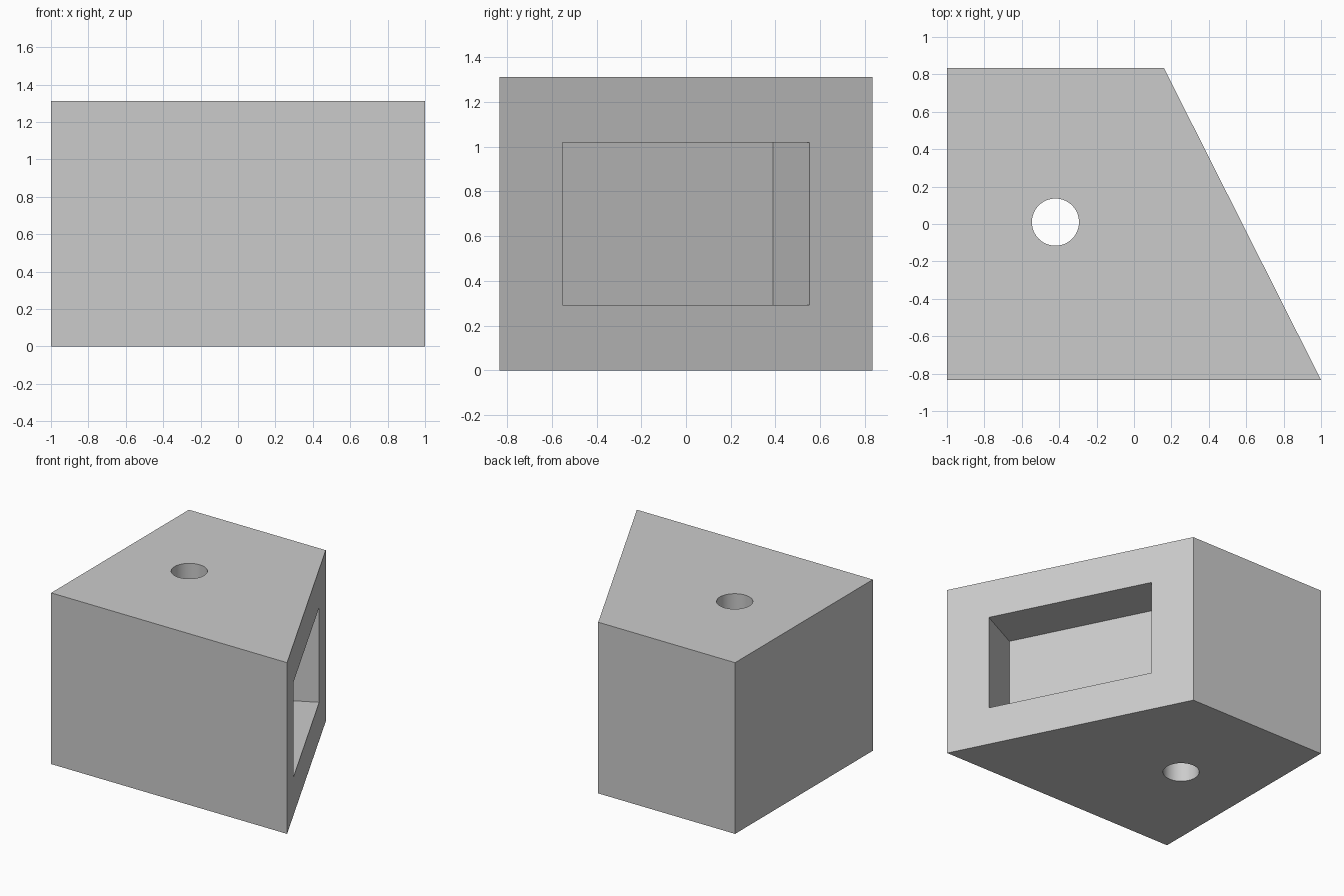
import bpy
import bmesh
from math import radians
from mathutils import Vector, Matrix

cube = bpy.data.objects.get("Cube")
if cube:
    bpy.data.objects.remove(cube, do_unlink=True)

HEIGHT = 1.312
DEPTH = 0.834        # half extent along y
BACK_X = 0.16        # where the slanted side meets the back

grey = bpy.data.materials.new("plain_grey")
grey.use_nodes = True
grey.diffuse_color = (0.6, 0.6, 0.6, 1)
grey.node_tree.nodes["Principled BSDF"].inputs["Base Color"].default_value = (0.6, 0.6, 0.6, 1)


def add_object(name, bm):
    bmesh.ops.recalc_face_normals(bm, faces=bm.faces)
    mesh = bpy.data.meshes.new(name)
    bm.to_mesh(mesh)
    bm.free()
    mesh.materials.append(grey)
    obj = bpy.data.objects.new(name, mesh)
    bpy.context.collection.objects.link(obj)
    return obj


def cut(target, cutter):
    cutter.hide_render = True
    mod = target.modifiers.new(cutter.name, 'BOOLEAN')
    mod.operation = 'DIFFERENCE'
    mod.solver = 'EXACT'
    mod.object = cutter
    bpy.context.view_layer.objects.active = target
    bpy.ops.object.modifier_apply(modifier=mod.name)
    bpy.data.objects.remove(cutter, do_unlink=True)


# Block: four-sided outline extruded upward
bm = bmesh.new()
outline = [(-1, -DEPTH), (1, -DEPTH), (BACK_X, DEPTH), (-1, DEPTH)]
base = bm.faces.new([bm.verts.new((x, y, 0)) for x, y in outline])
top = bmesh.ops.extrude_face_region(bm, geom=[base])["geom"]
bmesh.ops.translate(bm, vec=(0, 0, HEIGHT),
                    verts=[v for v in top if isinstance(v, bmesh.types.BMVert)])
block = add_object("block", bm)

# Rectangular pocket, square to the slanted side
along = Vector((BACK_X - 1, 2 * DEPTH, 0)).normalized()
outward = Vector((along.y, -along.x, 0))
up = Vector((0, 0, 1))
pocket_width = 1.104 / along.y
pocket_depth = 0.364
frame = Matrix((outward, along, up)).transposed().to_4x4()
frame.translation = Vector(((1 + BACK_X) / 2, 0, HEIGHT / 2))
bm = bmesh.new()
bmesh.ops.create_cube(bm, size=1, matrix=frame @ Matrix.Diagonal(
    (2 * pocket_depth, pocket_width, 0.728, 1)))
cut(block, add_object("pocket_cutter", bm))

# Round hole through the full height
bm = bmesh.new()
bmesh.ops.create_cone(bm, cap_ends=True, segments=64, radius1=0.126, radius2=0.126,
                      depth=HEIGHT * 2,
                      matrix=Matrix.Translation((-0.42, 0.01, HEIGHT / 2)))
cut(block, add_object("hole_cutter", bm))

# Smooth hole wall, sharp edges elsewhere
bpy.ops.object.select_all(action='DESELECT')
block.select_set(True)
bpy.context.view_layer.objects.active = block
bpy.ops.object.shade_smooth_by_angle(angle=radians(30))
